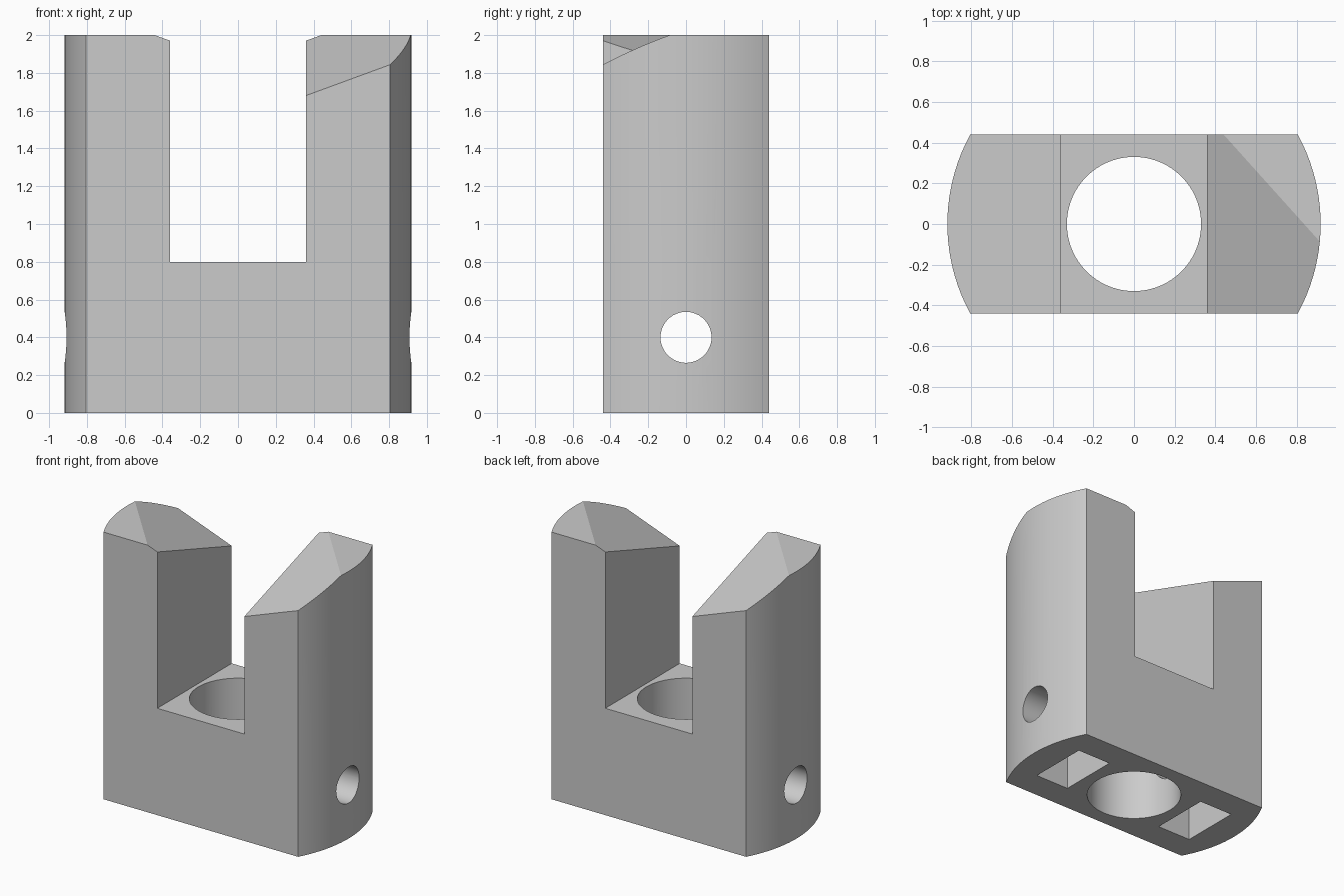
import bpy
import bmesh
from math import pi, radians
from mathutils import Matrix, Vector

if "Cube" in bpy.data.objects:
    bpy.data.objects.remove(bpy.data.objects["Cube"], do_unlink=True)

RADIUS, HALF_DEPTH, HEIGHT = 0.918, 0.44, 2.0
SLOT, SLOT_FLOOR = 0.36, 0.8


def make_object(name, bm):
    bmesh.ops.recalc_face_normals(bm, faces=bm.faces)
    mesh = bpy.data.meshes.new(name)
    bm.to_mesh(mesh)
    bm.free()
    obj = bpy.data.objects.new(name, mesh)
    bpy.context.scene.collection.objects.link(obj)
    return obj


def box(name, low, high, shape=None):
    bm = bmesh.new()
    bmesh.ops.create_cube(bm, size=1)
    for v in bm.verts:
        v.co = Vector([l if c < 0 else h for c, l, h in zip(v.co, low, high)])
        if shape:
            shape(v.co)
    return make_object(name, bm)


def cylinder(name, radius, length, centre, sides, turn=Matrix()):
    bm = bmesh.new()
    bmesh.ops.create_cone(bm, cap_ends=True, segments=sides, radius1=radius,
                          radius2=radius, depth=length,
                          matrix=Matrix.Translation(centre) @ turn)
    return make_object(name, bm)


def combine(target, cutter, operation="DIFFERENCE"):
    cutter.hide_render = True
    mod = target.modifiers.new(cutter.name, "BOOLEAN")
    mod.operation, mod.solver, mod.object = operation, "EXACT", cutter
    bpy.ops.object.select_all(action="DESELECT")
    bpy.context.view_layer.objects.active = target
    target.select_set(True)
    bpy.ops.object.modifier_apply(modifier=mod.name)
    bpy.data.objects.remove(cutter, do_unlink=True)


# Round bar with two flattened sides
body = cylinder("slotted_coupling", RADIUS, HEIGHT, (0, 0, HEIGHT / 2), 128)
combine(body, box("flats", (-2, -HALF_DEPTH, -1), (2, HALF_DEPTH, 3)), "INTERSECT")

# Slot between the two prongs
combine(body, box("slot", (-SLOT, -1, SLOT_FLOOR), (SLOT, 1, 3)))

# Vertical bore and cross hole
combine(body, cylinder("bore", 0.33, 3, (0, 0, 0.5), 96))
combine(body, cylinder("cross_hole", 0.135, 3, (0, 0, 0.4), 48,
                       Matrix.Rotation(pi / 2, 4, "Y")))

# Rectangular pockets in the underside, one per prong
for side in (-1, 1):
    xs = sorted((side * 0.42, side * 0.70))
    combine(body, box("pocket", (xs[0], -0.23, -0.5), (xs[1], 0.23, 0.63)))


# Slanted prong tops, turned half a circle from each other
for side in (-1, 1):
    def slant(co):
        if co.z < 2.5:
            co.z = 1.68 + 0.367 * (co.x - SLOT) + 0.33 * (co.y + HALF_DEPTH)
        co.x *= side
        co.y *= side
    combine(body, box("slant", (0.2, -0.7, 2), (1.2, 0.7, 4), slant))

# Single plain grey finish
grey = bpy.data.materials.new("plain_grey")
grey.use_nodes = True
colour = (0.6, 0.6, 0.6, 1)
grey.diffuse_color = colour
grey.node_tree.nodes["Principled BSDF"].inputs["Base Color"].default_value = colour
body.data.materials.clear()
body.data.materials.append(grey)

bpy.ops.object.select_all(action="DESELECT")
body.select_set(True)
bpy.context.view_layer.objects.active = body
bpy.ops.object.shade_smooth_by_angle(angle=radians(20))
